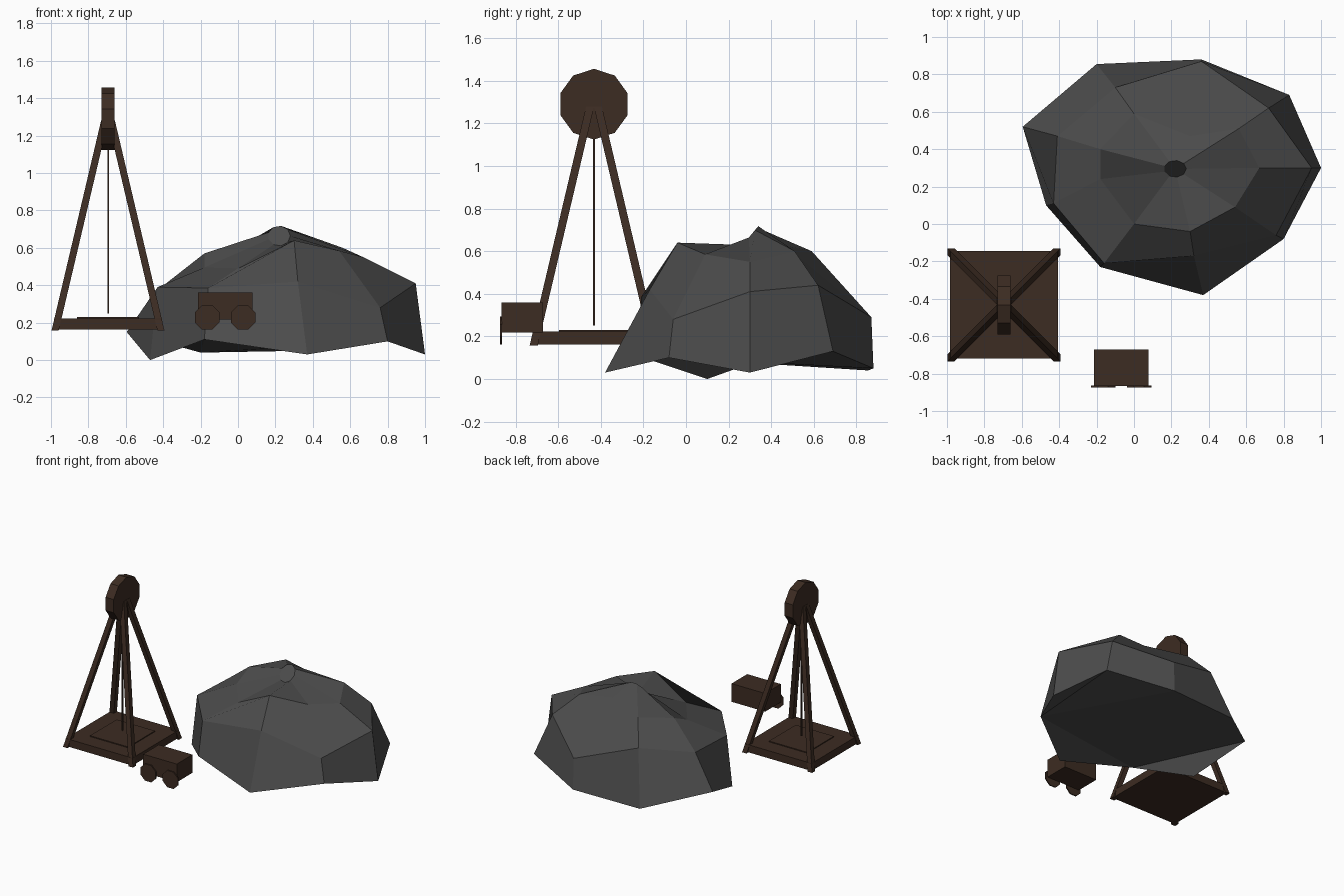
import bpy, bmesh, math
from mathutils import Vector, Matrix

if "Cube" in bpy.data.objects:
    bpy.data.objects.remove(bpy.data.objects["Cube"])


def material(name, rgb):
    m = bpy.data.materials.new(name)
    m.diffuse_color = (*rgb, 1)
    m.use_nodes = True
    m.node_tree.nodes["Principled BSDF"].inputs["Base Color"].default_value = m.diffuse_color
    return m


ROCK = material("grey rock", (0.072, 0.072, 0.072))
WOOD = material("dark wood", (0.046, 0.025, 0.016))


def finish(name, bm, mat):
    bmesh.ops.recalc_face_normals(bm, faces=bm.faces)
    me = bpy.data.meshes.new(name)
    bm.to_mesh(me)
    bm.free()
    me.materials.append(mat)
    ob = bpy.data.objects.new(name, me)
    bpy.context.collection.objects.link(ob)
    return ob


def box(name, lo, hi):
    bm = bmesh.new()
    lo, hi = Vector(lo), Vector(hi)
    bmesh.ops.create_cube(bm, size=1, matrix=Matrix.Translation((lo + hi) / 2)
                          @ Matrix.Diagonal((*(hi - lo), 1)))
    return finish(name, bm, WOOD)


def disc(name, centre, radius, depth, sides, axis, start):
    """Faceted wheel about the x or y axis, first corner at angle start."""
    bm = bmesh.new()
    rings = []
    for side in (-depth / 2, depth / 2):
        ring = []
        for i in range(sides):
            a = start + math.tau * i / sides
            u, w = radius * math.cos(a), radius * math.sin(a)
            p = (side, u, w) if axis == 'x' else (u, side, w)
            ring.append(bm.verts.new(Vector(centre) + Vector(p)))
        bm.faces.new(ring)
        rings.append(ring)
    for i in range(sides):
        j = (i + 1) % sides
        bm.faces.new((rings[0][i], rings[0][j], rings[1][j], rings[1][i]))
    return finish(name, bm, WOOD)


def beam(name, a, b, width):
    """Square beam between two level ends."""
    bm = bmesh.new()
    a, b = Vector(a), Vector(b)
    r = width / 2
    corners = [Vector((x, y, 0)) for x, y in ((-r, -r), (r, -r), (r, r), (-r, r))]
    low = [bm.verts.new(a + c) for c in corners]
    high = [bm.verts.new(b + c) for c in corners]
    bm.faces.new(low)
    bm.faces.new(high)
    for i in range(4):
        j = (i + 1) % 4
        bm.faces.new((low[i], low[j], high[j], high[i]))
    return finish(name, bm, WOOD)


# Rock mound: foot, shoulder and crown rings of nine corners, then a tilted tip
foot = [(-.595, .52, .15), (-.47, .10, 0), (-.18, -.23, .11), (.37, -.38, .03), (.80, -.08, .10),
        (1, .30, .03), (.83, .69, .13), (.36, .88, .05), (-.20, .855, .04)]
shoulder = [(-.41, .47, .39), (-.43, .11, .39), (-.16, -.21, .385), (.32, -.17, .42), (.76, -.06, .28),
            (.95, .30, .41), (.72, .62, .44), (.36, .87, .29), (-.10, .73, .44)]
crown = [(-.18, .40, .57), (-.18, .24, .495), (0, 0, .49), (.30, -.04, .64), (.54, .09, .585),
         (.67, .30, .55), (.56, .51, .60), (.30, .47, .625), (0, .59, .60)]
tip = []
for i in range(9):
    a = math.radians(160 + 40 * i)
    y = .295 + .045 * math.sin(a)
    tip.append((.22 + .06 * math.cos(a), y, .61 + (y - .25) * 1.2))
bm = bmesh.new()
rings = [[bm.verts.new(p) for p in ring] for ring in (foot, shoulder, crown, tip)]
for lower, upper in zip(rings, rings[1:]):
    for i in range(9):
        j = (i + 1) % 9
        bm.faces.new((lower[i], lower[j], upper[j], upper[i]))
bm.faces.new(rings[-1])
# Uneven underside: the low corners are folded down from a raised middle
for tri in ((0, 1, 2), (2, 3, 4), (4, 5, 6), (0, 2, 8), (2, 4, 8), (4, 7, 8), (4, 6, 7)):
    bm.faces.new([rings[0][k] for k in tri])
finish("rock_mound", bm, ROCK)

# Lift tower: platform, raised panel, four leaning legs, pulley and rope
CX, CY = -.695, -.432
box("platform", (CX - .288, CY - .288, .163), (CX + .288, CY + .288, .222))
box("platform_panel", (CX - .165, CY - .165, .22), (CX + .165, CY + .165, .229))
for sx in (-1, 1):
    for sy in (-1, 1):
        beam("tower_leg", (CX + sx * .283, CY + sy * .283, .157),
             (CX + sx * .018, CY + sy * .018, 1.28), .038)
disc("pulley_wheel", (CX, CY, 1.29), .166, .07, 10, 'x', math.pi / 2)
box("rope", (CX - .004, CY - .004, .25), (CX + .004, CY + .004, 1.2))

# Mine cart with two thin front wheels
box("cart_body", (-.213, -.865, .218), (.077, -.672, .36))
for x in (-.165, .027):
    disc("cart_wheel", (x, -.869, .228), .071, .009, 8, 'y', math.pi / 8)
